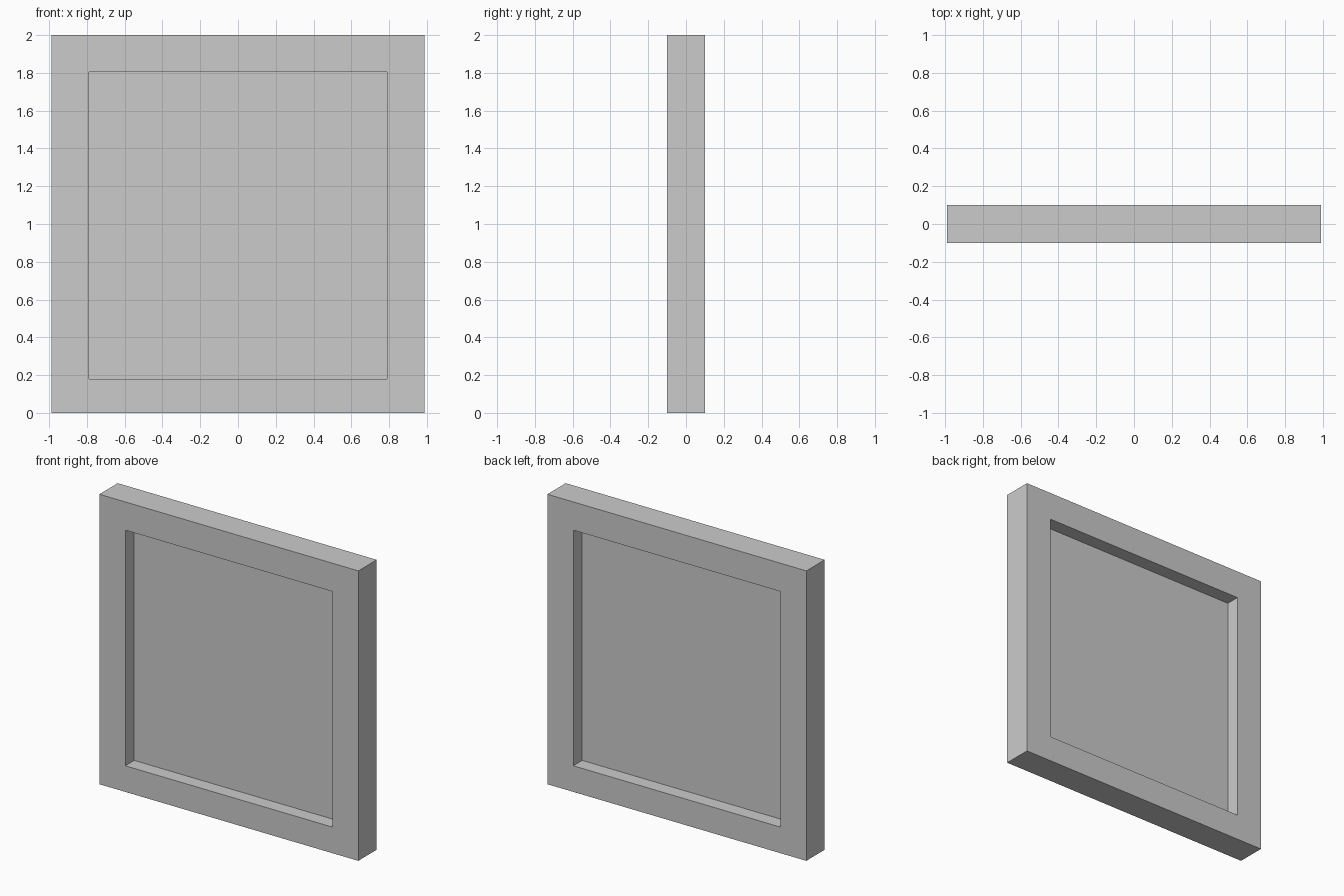
import bpy, bmesh

if "Cube" in bpy.data.objects:
    bpy.data.objects.remove(bpy.data.objects["Cube"])

HALF_W, HEIGHT, HALF_D = 0.988, 2.0, 0.1
IN_W, IN_BOTTOM, IN_TOP = 0.79, 0.18, 1.805


def finish(bm, name):
    bmesh.ops.recalc_face_normals(bm, faces=bm.faces)
    mesh = bpy.data.meshes.new(name)
    bm.to_mesh(mesh)
    bm.free()
    obj = bpy.data.objects.new(name, mesh)
    bpy.context.collection.objects.link(obj)
    return obj


def rect(bm, w, bottom, top, y):
    pts = [(-w, bottom), (w, bottom), (w, top), (-w, top)]
    return [bm.verts.new((x, y, z)) for x, z in pts]


# Frame: mitred rectangular ring, swept through four loops
bm = bmesh.new()
loops = [rect(bm, HALF_W, 0, HEIGHT, -HALF_D),
         rect(bm, HALF_W, 0, HEIGHT, HALF_D),
         rect(bm, IN_W, IN_BOTTOM, IN_TOP, HALF_D),
         rect(bm, IN_W, IN_BOTTOM, IN_TOP, -HALF_D)]
for a, b in zip(loops, loops[1:] + loops[:1]):
    for i in range(4):
        j = (i + 1) % 4
        bm.faces.new((a[i], a[j], b[j], b[i]))
finish(bm, "frame")

# Pane: thin sheet in the middle of the frame, recessed on both sides
bm = bmesh.new()
bm.faces.new(rect(bm, IN_W, IN_BOTTOM, IN_TOP, 0))
pane = finish(bm, "pane")
solid = pane.modifiers.new("thickness", 'SOLIDIFY')
solid.thickness = 0.006
solid.offset = 0
